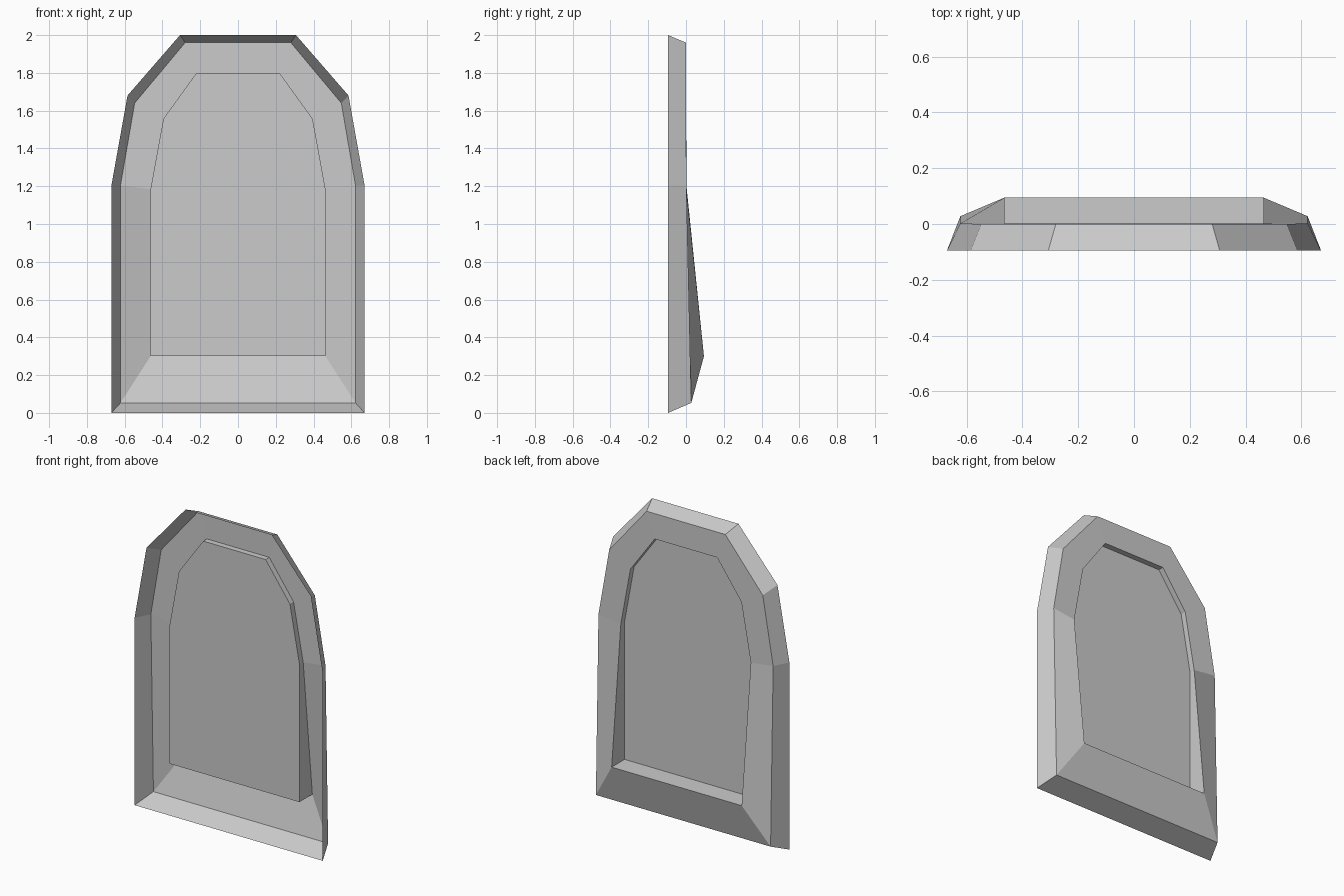
import bpy, bmesh

if "Cube" in bpy.data.objects:
    bpy.data.objects.remove(bpy.data.objects["Cube"])

# Half outlines (x, y, z), bottom corner up to the top corner
outer = [(0.67, -0.095, 0.0), (0.67, -0.095, 1.205), (0.585, -0.095, 1.68), (0.307, -0.095, 2.0)]
middle = [(0.622, 0.028, 0.053), (0.622, 0.002, 1.205), (0.547, 0.0, 1.64), (0.28, 0.0, 1.96)]
inner = [(0.463, 0.095, 0.3), (0.463, 0.002, 1.185), (0.395, 0.001, 1.557), (0.222, 0.001, 1.797)]
panel = [(x, -0.036, z) for x, y, z in inner]


def loop(bm, half):
    """Mirror a half outline into a closed ring of vertices."""
    pts = half + [(-x, y, z) for x, y, z in reversed(half)]
    return [bm.verts.new(p) for p in pts]


bm = bmesh.new()
rings = [loop(bm, h) for h in (outer, middle, inner, panel)]

# Sloped rim, frame and recess walls
for a, b in zip(rings, rings[1:]):
    n = len(a)
    for i in range(n):
        j = (i + 1) % n
        bm.faces.new((a[i], b[i], b[j], a[j]))

# Flat centre panel
bm.faces.new(rings[-1])
bmesh.ops.recalc_face_normals(bm, faces=bm.faces)
centre = bm.faces[:][-1] if bm.faces.ensure_lookup_table() is None else None
if centre.normal.y > 0:  # open side of the shell faces the front
    bmesh.ops.reverse_faces(bm, faces=bm.faces[:])

mesh = bpy.data.meshes.new("arched_panel")
bm.to_mesh(mesh)
bm.free()
bpy.context.collection.objects.link(bpy.data.objects.new("arched_panel", mesh))
